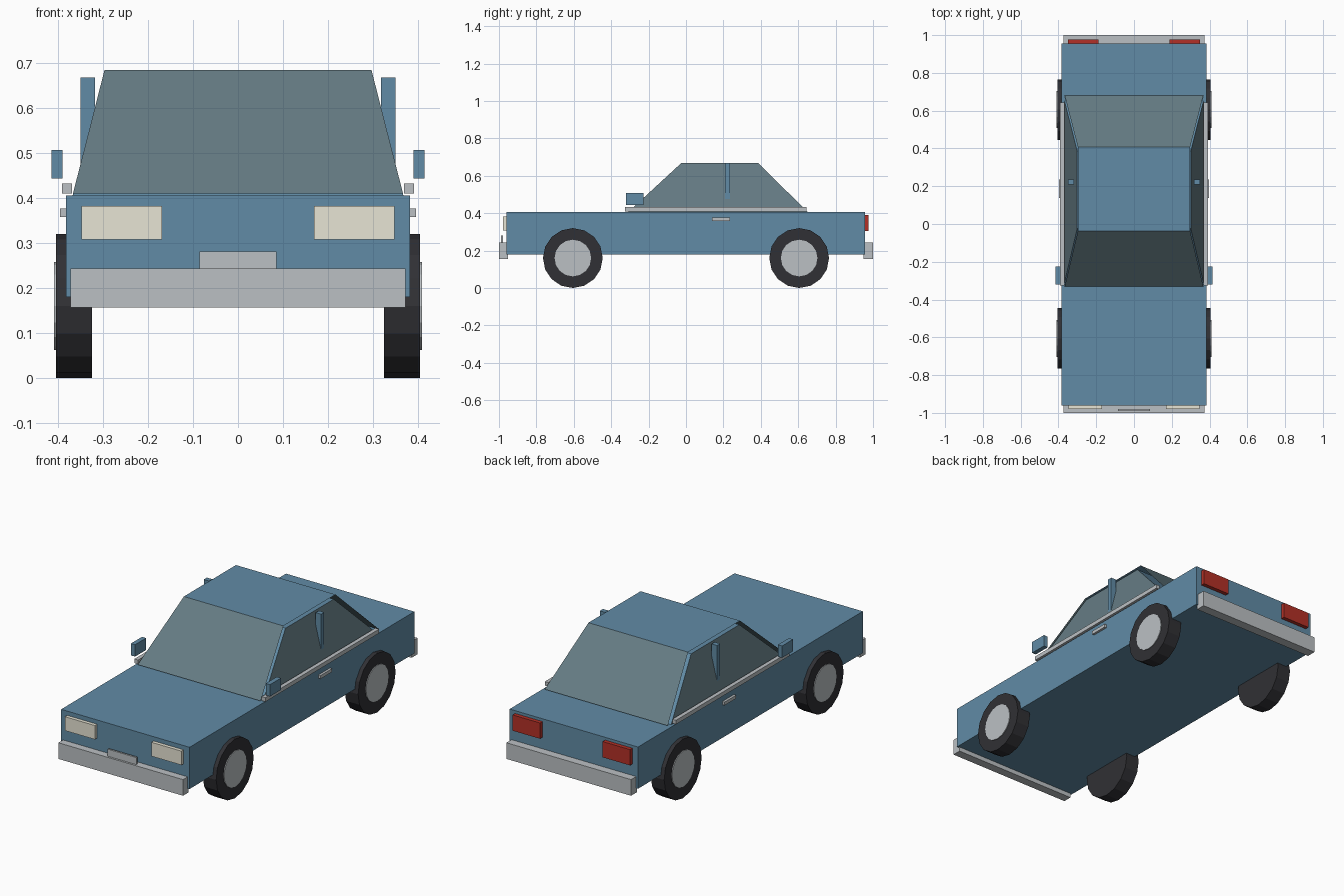
import bpy, math

if "Cube" in bpy.data.objects:
    bpy.data.objects.remove(bpy.data.objects["Cube"])


def material(name, r, g, b):
    m = bpy.data.materials.new(name)
    m.diffuse_color = (r, g, b, 1)
    m.use_nodes = True
    m.node_tree.nodes["Principled BSDF"].inputs["Base Color"].default_value = m.diffuse_color
    return m


BLUE = material("paint", 0.12, 0.26, 0.38)
GLASS = material("glass", 0.13, 0.20, 0.23)
RUBBER = material("rubber", 0.03, 0.03, 0.035)
CHROME = material("chrome", 0.5, 0.53, 0.55)
LAMP = material("lamp", 0.8, 0.78, 0.66)
RED = material("red_lens", 0.45, 0.03, 0.02)


def mesh(name, verts, faces, mats, indices=None):
    me = bpy.data.meshes.new(name)
    me.from_pydata(verts, [], faces)
    for m in mats:
        me.materials.append(m)
    for i, k in enumerate(indices or []):
        me.polygons[i].material_index = k
    ob = bpy.data.objects.new(name, me)
    bpy.context.collection.objects.link(ob)
    return ob


def box(name, x, y, z, mat):
    verts = [(a, b, c) for c in z for b in y for a in x]
    faces = [(0, 2, 3, 1), (4, 5, 7, 6), (0, 1, 5, 4),
             (2, 6, 7, 3), (0, 4, 6, 2), (1, 3, 7, 5)]
    return mesh(name, verts, faces, [mat])


def pair(name, x, y, z, mat):
    box("right_" + name, x, y, z, mat)
    box("left_" + name, (-x[1], -x[0]), y, z, mat)


def cylinder(name, x0, x1, y, z, r, mat):
    bpy.ops.mesh.primitive_cylinder_add(
        vertices=16, radius=r, depth=abs(x1 - x0),
        location=((x0 + x1) / 2, y, z), rotation=(0, math.pi / 2, 0))
    ob = bpy.context.object
    ob.name = name
    ob.data.materials.append(mat)


# Lower body
box("body", (-0.383, 0.383), (-0.96, 0.956), (0.18, 0.405), BLUE)

# Cabin core with glazed sides
cabin = []
for w, y0, y1, z in ((0.368, -0.31, 0.652, 0.405), (0.301, -0.025, 0.386, 0.668)):
    cabin += [(-w, y0, z), (w, y0, z), (w, y1, z), (-w, y1, z)]
mesh("cabin", cabin,
     [(0, 3, 2, 1), (4, 5, 6, 7), (0, 1, 5, 4), (2, 3, 7, 6), (1, 2, 6, 5), (3, 0, 4, 7)],
     [BLUE, GLASS], [0, 0, 0, 0, 1, 1])

# Folded sheet: windscreen, roof and rear window
shell = []
for w, y, z in ((0.367, -0.331, 0.41), (0.297, -0.037, 0.684),
                (0.297, 0.407, 0.684), (0.367, 0.68, 0.41)):
    shell += [(-w, y, z), (w, y, z)]
mesh("roof_and_windows", shell, [(0, 1, 3, 2), (2, 3, 5, 4), (4, 5, 7, 6)],
     [GLASS, BLUE], [0, 1, 0])

# Side details
pair("door_pillar", (0.318, 0.35), (0.208, 0.235), (0.41, 0.668), BLUE)
pair("window_trim", (0.369, 0.391), (-0.325, 0.644), (0.41, 0.432), CHROME)
pair("door_handle", (0.38, 0.396), (0.138, 0.236), (0.358, 0.376), CHROME)
pair("mirror", (0.39, 0.415), (-0.32, -0.226), (0.443, 0.507), BLUE)

# Bumpers, plate and lights
box("front_bumper", (-0.372, 0.372), (-1.0, -0.952), (0.156, 0.243), CHROME)
box("rear_bumper", (-0.372, 0.372), (0.948, 1.0), (0.156, 0.243), CHROME)
box("front_plate", (-0.086, 0.086), (-0.989, -0.979), (0.2, 0.281), CHROME)
pair("headlight", (0.169, 0.348), (-0.979, -0.958), (0.307, 0.382), LAMP)
pair("tail_light", (0.187, 0.35), (0.954, 0.977), (0.305, 0.39), RED)

# Wheels
for s, side in ((1, "right"), (-1, "left")):
    for y, end in ((-0.605, "front"), (0.605, "rear")):
        cylinder(f"{end}_{side}_tyre", s * 0.325, s * 0.405, y, 0.16, 0.16, RUBBER)
        cylinder(f"{end}_{side}_hub", s * 0.37, s * 0.409, y, 0.16, 0.098, CHROME)
